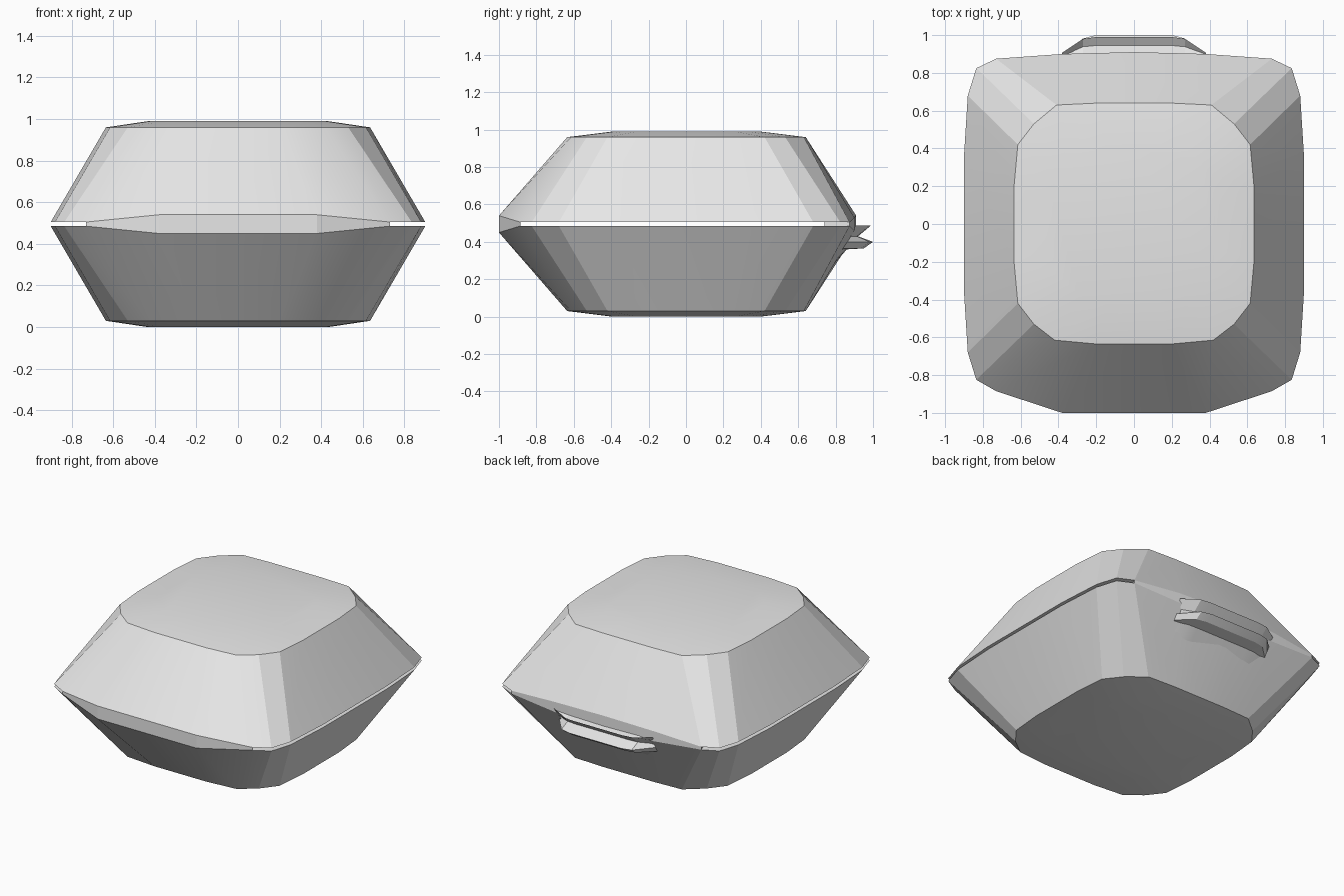
import bpy, bmesh, math

if "Cube" in bpy.data.objects:
    bpy.data.objects.remove(bpy.data.objects["Cube"])

MID = 0.495  # height of the seam between the two halves

grey = bpy.data.materials.new("light grey")
grey.diffuse_color = (0.8, 0.8, 0.8, 1)
grey.use_nodes = True
grey.node_tree.nodes["Principled BSDF"].inputs["Base Color"].default_value = grey.diffuse_color


def both_sides(half):
    """Close a half outline (x >= 0, centre points first and last) by mirroring in x."""
    return half + [(-x, y, z) for x, y, z in reversed(half) if x > 0]


def flip(ring):
    return [(x, y, 2 * MID - z) for x, y, z in ring]


def loft(name, rings):
    """Skin closed rings of equal length and cap both ends."""
    bm = bmesh.new()
    vs = [[bm.verts.new(p) for p in r] for r in rings]
    n = len(vs[0])
    for a, b in zip(vs, vs[1:]):
        for i in range(n):
            j = (i + 1) % n
            bm.faces.new((a[i], a[j], b[j], b[i]))
    bm.faces.new(vs[0])
    bm.faces.new(vs[-1])
    bmesh.ops.remove_doubles(bm, verts=bm.verts, dist=1e-5)
    bmesh.ops.recalc_face_normals(bm, faces=bm.faces)
    me = bpy.data.meshes.new(name)
    bm.to_mesh(me)
    bm.free()
    me.materials.append(grey)
    ob = bpy.data.objects.new(name, me)
    bpy.context.collection.objects.link(ob)
    bpy.ops.object.select_all(action='DESELECT')
    ob.select_set(True)
    bpy.context.view_layer.objects.active = ob
    bpy.ops.object.shade_smooth_by_angle(angle=math.radians(18))
    return ob


# Shell outlines: wide rim at the seam, small shoulder, slightly domed cap
R = 0.505
rim_half = [(0, -1, .54), (.38, -1, .54), (.73, -.885, R), (.835, -.825, R),
            (.88, -.68, R), (.9, -.36, R), (.9, .36, R), (.88, .68, R),
            (.835, .825, R), (.73, .875, R), (.38, .9, .53), (0, .91, .54)]
shoulder_half = [(0, -.635), (.2, -.635), (.42, -.615), (.53, -.53), (.615, -.42),
                 (.635, -.2), (.635, .2), (.615, .42), (.53, .53), (.41, .63),
                 (.2, .64), (0, .64)]
rim = both_sides(rim_half)
shoulder = both_sides([(x, y, .96) for x, y in shoulder_half])
cap = [(x * .68, y * .62, .99) for x, y, z in shoulder]
lip = [(x * .93, y * .93, R) for x, y, z in rim]

shell = [lip, rim, shoulder, cap]
loft("upper_shell", shell)
loft("lower_shell", [flip(r) for r in shell])

# Front closure plate and back hinge bridging the seam
front = both_sides(rim_half[:3])
loft("front_closure", [front, flip(front)])
back = both_sides([(0, .74, R), (.68, .74, R)] + rim_half[-3:])
loft("back_hinge", [back, flip(back)])

# Grooved grip on the back, fading into the sloped wall at both ends
grip = [(.88, .475), (.945, .46), (.99, .488), (.92, .43), (1, .40),
        (.95, .365), (.86, .36), (.79, .28)]


def grip_ring(x, t):
    ring = []
    for y, z in grip:
        wall = .905 - (.485 - z) * .62
        ring.append((x, wall + t * (y - wall), z))
    return ring


loft("back_grip", [grip_ring(x, t) for x, t in
                   [(-.38, 0), (-.27, .88), (-.2, 1), (.2, 1), (.27, .88), (.38, 0)]])
